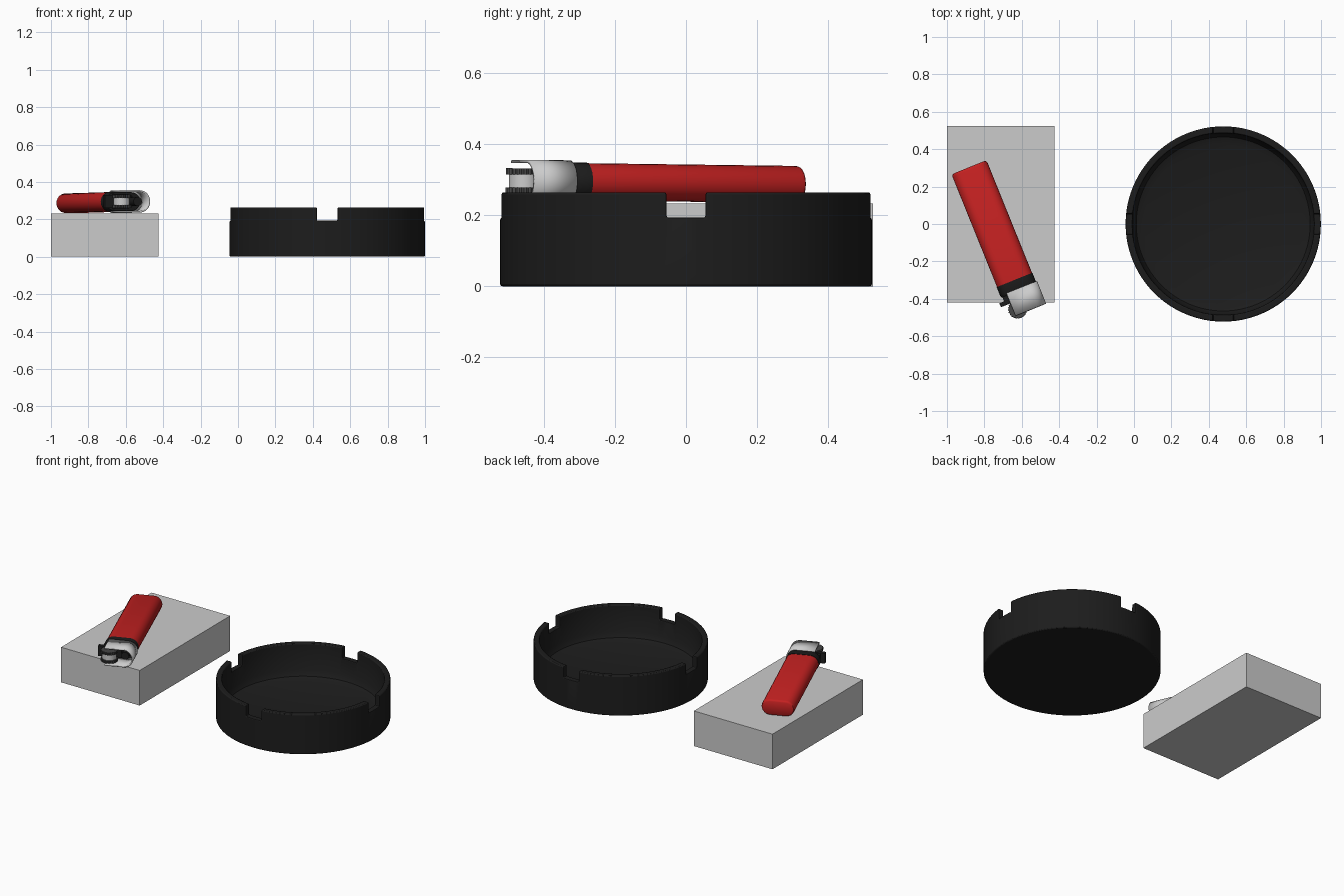
import bpy, bmesh, math
from mathutils import Matrix

if "Cube" in bpy.data.objects:
    bpy.data.objects.remove(bpy.data.objects["Cube"])


def material(name, rgb):
    m = bpy.data.materials.new(name)
    m.diffuse_color = (*rgb, 1)
    m.use_nodes = True
    m.node_tree.nodes["Principled BSDF"].inputs["Base Color"].default_value = m.diffuse_color
    return m


BLACK = material("black_plastic", (0.012, 0.012, 0.012))
RED = material("red_plastic", (0.55, 0.015, 0.015))
DARK = material("dark_steel", (0.06, 0.06, 0.06))


def finish(name, bm, mat=None, matrix=None, smooth=True):
    bmesh.ops.recalc_face_normals(bm, faces=bm.faces)
    me = bpy.data.meshes.new(name)
    bm.to_mesh(me)
    bm.free()
    ob = bpy.data.objects.new(name, me)
    bpy.context.collection.objects.link(ob)
    if mat:
        me.materials.append(mat)
    if matrix:
        ob.matrix_world = matrix
    bpy.ops.object.select_all(action='DESELECT')
    bpy.context.view_layer.objects.active = ob
    ob.select_set(True)
    if smooth:
        bpy.ops.object.shade_smooth_by_angle(angle=math.radians(35))
    return ob


def box(name, lo, hi, mat=None, matrix=None):
    bm = bmesh.new()
    bmesh.ops.create_cube(bm, size=1)
    for v in bm.verts:
        v.co = [(a + b) / 2 + c * (b - a) for a, b, c in zip(lo, hi, v.co)]
    return finish(name, bm, mat, matrix, smooth=False)


def loft(name, rings, mat=None, matrix=None, closed=True):
    """Skin a list of equal-length point rings; cap the ends when closed."""
    bm = bmesh.new()
    rows = [[bm.verts.new(p) for p in r] for r in rings]
    n = len(rows[0])
    for a, b in zip(rows, rows[1:]):
        for i in range(n if closed else n - 1):
            j = (i + 1) % n
            bm.faces.new((a[i], a[j], b[j], b[i]))
    if closed:
        bm.faces.new(rows[0])
        bm.faces.new(rows[-1])
    return finish(name, bm, mat, matrix)


# Cigarette pack
box("pack", (-1, -0.42, 0), (-0.425, 0.525, 0.232))

# Ashtray bowl, turned profile of (radius, height)
CX, N = 0.477, 96
profile = [(0.522, 0), (0.522, 0.264), (0.487, 0.264), (0.483, 0.09),
           (0.465, 0.058), (0.425, 0.042)]
ring = [(math.cos(2 * math.pi * i / N), math.sin(2 * math.pi * i / N)) for i in range(N)]
tray = loft("ashtray", [[(CX + r * c, r * s, z) for c, s in ring] for r, z in profile], BLACK)

# Four cigarette rests cut through the rim
for lo, hi in (((CX - 0.7, -0.055, 0.193), (CX + 0.7, 0.055, 0.4)),
               ((CX - 0.055, -0.7, 0.193), (CX + 0.055, 0.7, 0.4))):
    cutter = box("rest_cutter", lo, hi)
    cutter.hide_render = True
    bpy.context.view_layer.objects.active = tray
    mod = tray.modifiers.new("rest", 'BOOLEAN')
    mod.operation, mod.solver, mod.object = 'DIFFERENCE', 'EXACT', cutter
    bpy.ops.object.modifier_apply(modifier=mod.name)
    bpy.data.objects.remove(cutter)
bevel = tray.modifiers.new("soft_edges", 'BEVEL')
bevel.width, bevel.segments = 0.006, 2
bevel.limit_method, bevel.angle_limit = 'ANGLE', math.radians(50)

# Lighter: local x across, -y toward the flame end, z through the thickness
LIGHTER = (Matrix.Translation((-0.882, 0.303, 0.286)) @ Matrix.Rotation(math.radians(22), 4, 'Z')
           @ Matrix.Rotation(-0.012, 4, 'X'))


def stadium(s, w, h, n=12):
    pts = []
    for side in (1, -1):
        for i in range(n + 1):
            a = -math.pi / 2 + math.pi * i / n
            pts.append((side * (w - h + h * math.cos(a)), -s, side * h * math.sin(a)))
    return pts


def cylinder(name, x, s, z, r, depth, axis, mat=None, sides=32, teeth=0):
    bm = bmesh.new()
    rows = []
    for d in (-depth / 2, depth / 2):
        row = []
        for i in range(sides):
            a = 2 * math.pi * i / sides
            q = r - (teeth if i % 2 else 0)
            u, v = q * math.cos(a), q * math.sin(a)
            row.append(bm.verts.new((x + u, -s + v, z + d) if axis == 'Z' else (x + u, -s + d, z + v)))
        rows.append(row)
        bm.faces.new(row)
    for i in range(sides):
        j = (i + 1) % sides
        bm.faces.new((rows[0][i], rows[0][j], rows[1][j], rows[1][i]))
    return finish(name, bm, mat, LIGHTER)


loft("lighter_body", [stadium(0, 0.09, 0.042), stadium(0.004, 0.097, 0.048),
                      stadium(0.013, 0.101, 0.052), stadium(0.655, 0.101, 0.052)], RED, LIGHTER)
loft("lighter_collar", [stadium(0.65, 0.103, 0.054), stadium(0.7, 0.103, 0.054),
                        stadium(0.712, 0.098, 0.048)], BLACK, LIGHTER)

# Metal wind hood: a U wrapped round the flame side, open at the wheel
R, EDGE = 0.055, 0.105
arc = [(EDGE - R + R * math.cos(a), R * math.sin(a))
       for a in (-math.pi / 2 + math.pi * i / 16 for i in range(17))]
outline = [(-0.067, -R)] + arc + [(-0.067, R)]
hood = loft("wind_hood", [[(x, -s, z) for x, z in outline] for s in (0.7, 0.83)],
            None, LIGHTER, closed=False)
shell = hood.modifiers.new("sheet_thickness", 'SOLIDIFY')
shell.thickness, shell.offset = 0.009, 0

# Valve nozzle, thumb lever and spark wheel
cylinder("flame_nozzle", 0.052, 0.75, 0, 0.024, 0.09, 'Y', BLACK, 24)
box("valve_block", (-0.06, -0.745, -0.04), (0.02, -0.705, 0.04), BLACK, LIGHTER)
box("thumb_lever", (-0.122, -0.757, -0.034), (-0.04, -0.735, 0.034), BLACK, LIGHTER)
box("lever_stem", (-0.095, -0.74, -0.03), (-0.065, -0.705, 0.03), BLACK, LIGHTER)
cylinder("flint_roller", -0.043, 0.8, 0, 0.043, 0.06, 'Z')
for name, z in (("wheel_upper", 0.027), ("wheel_lower", -0.027)):
    cylinder(name, -0.043, 0.8, z, 0.052, 0.017, 'Z', DARK, 48, 0.004)
